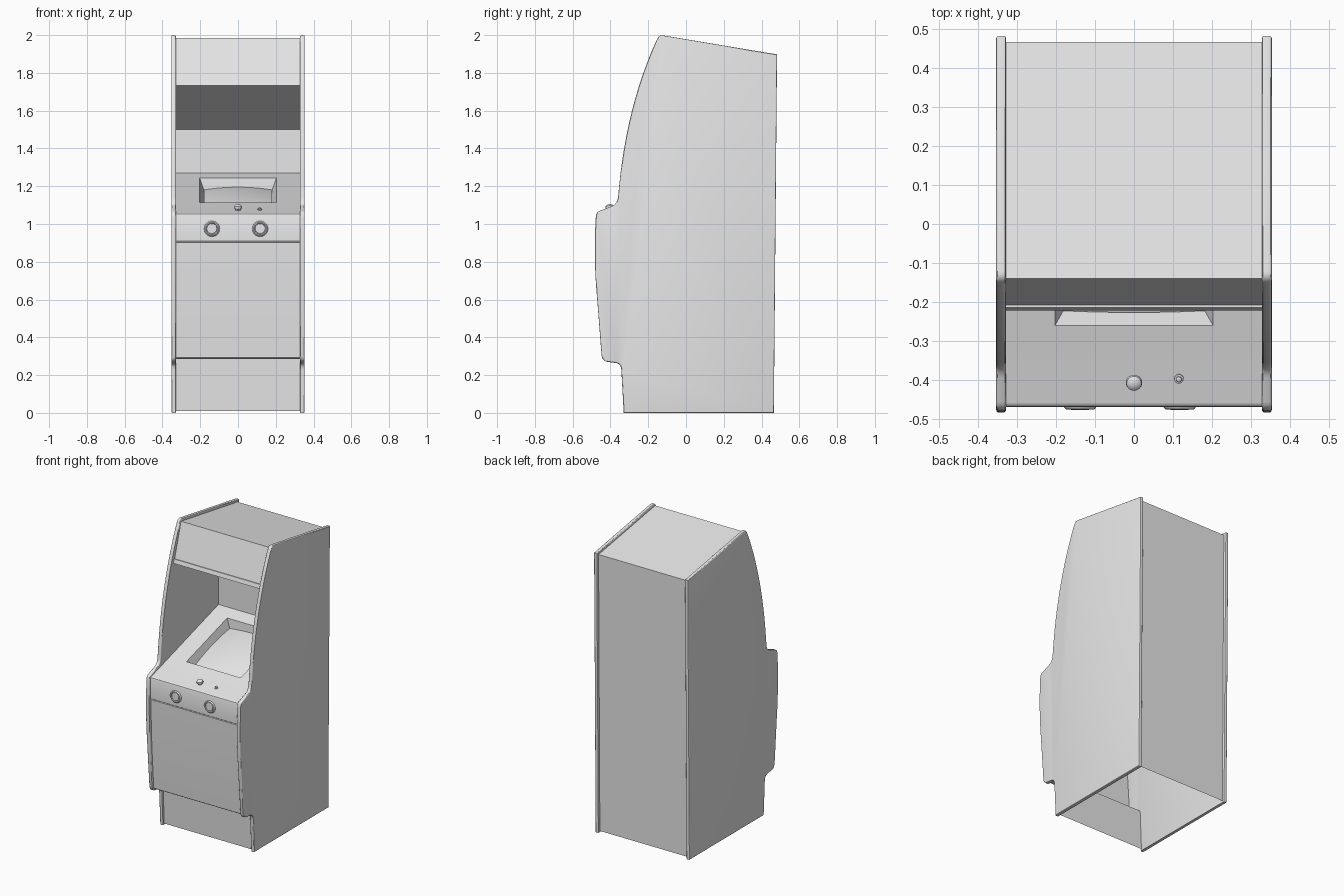
import bpy, bmesh, math
from mathutils import Vector, Matrix

if "Cube" in bpy.data.objects:
    bpy.data.objects.remove(bpy.data.objects["Cube"])

grey = bpy.data.materials.new("cabinet_grey")
grey.diffuse_color = (0.8, 0.8, 0.8, 1)
grey.use_nodes = True
grey.node_tree.nodes["Principled BSDF"].inputs["Base Color"].default_value = grey.diffuse_color
W = 0.33  # half width between the side boards


def finish(name, bm, smooth=True):
    mesh = bpy.data.meshes.new(name)
    bm.to_mesh(mesh)
    bm.free()
    ob = bpy.data.objects.new(name, mesh)
    bpy.context.collection.objects.link(ob)
    mesh.materials.append(grey)
    if smooth:
        bpy.ops.object.select_all(action='DESELECT')
        ob.select_set(True)
        bpy.context.view_layer.objects.active = ob
        bpy.ops.object.shade_smooth_by_angle(angle=math.radians(30))
    return ob


def bezier(a, b, c, n):
    a, b, c = Vector(a), Vector(b), Vector(c)
    return [tuple(a * (1 - t) ** 2 + b * 2 * t * (1 - t) + c * t * t)
            for t in (i / n for i in range(n + 1))]


def strip(name, pts):
    """Sheet panel spanning the cabinet width along a (y, z) path."""
    bm = bmesh.new()
    rows = [(bm.verts.new((-W, y, z)), bm.verts.new((W, y, z))) for y, z in pts]
    for (a, b), (d, c) in zip(rows, rows[1:]):
        bm.faces.new((a, b, c, d))
    return finish(name, bm)


def lathe(name, profile, matrix, n=24):
    """Turned part from (radius, height) points."""
    bm = bmesh.new()
    rings = [[bm.verts.new(matrix @ Vector((r * math.cos(2 * math.pi * i / n),
                                            r * math.sin(2 * math.pi * i / n), h)))
              for i in range(n)] for r, h in profile]
    for lo, hi in zip(rings, rings[1:]):
        for i in range(n):
            j = (i + 1) % n
            bm.faces.new((lo[i], lo[j], hi[j], hi[i]))
    bm.faces.new(rings[-1])
    return finish(name, bm)


# Side boards: curved outline with rounded edge trim
outline = [(-0.33, 0.0)]
outline += bezier((-0.342, 0.225), (-0.343, 0.26), (-0.37, 0.264), 5)
outline += bezier((-0.415, 0.27), (-0.442, 0.273), (-0.447, 0.305), 5)
outline += bezier((-0.47, 0.60), (-0.491, 0.82), (-0.478, 1.03), 8)
outline += bezier((-0.477, 1.04), (-0.475, 1.064), (-0.455, 1.07), 4)
outline += bezier((-0.395, 1.093), (-0.366, 1.103), (-0.36, 1.14), 5)
outline += bezier((-0.355, 1.19), (-0.315, 1.62), (-0.16, 1.965), 12)
outline += bezier((-0.152, 1.98), (-0.143, 2.002), (-0.12, 1.998), 5)
outline += [(0.482, 1.898), (0.465, 0.0)]
for side, label in ((-1, "left"), (1, "right")):
    bm = bmesh.new()
    face = bm.faces.new([bm.verts.new((side * (W - 0.002), y, z)) for y, z in outline])
    ext = bmesh.ops.extrude_face_region(bm, geom=[face])
    for v in ext["geom"]:
        if isinstance(v, bmesh.types.BMVert):
            v.co.x += side * 0.025
    bmesh.ops.recalc_face_normals(bm, faces=bm.faces)
    rim = [e for e in bm.edges if abs(e.verts[0].co.x - e.verts[1].co.x) < 1e-5]
    bmesh.ops.bevel(bm, geom=rim, offset=0.006, segments=3, profile=0.5, affect='EDGES')
    finish(label + "_side_board", bm)

# Panels between the boards, walking up the front, over the top, down the back
strip("kick_panel", [(-0.32, 0.01), (-0.332, 0.285)])
strip("front_door", [(-0.332, 0.285), (-0.428, 0.288), (-0.432, 0.292), (-0.452, 0.58),
                     (-0.464, 0.903), (-0.46, 0.906)])
strip("control_front", [(-0.46, 0.907), (-0.466, 0.91), (-0.469, 1.045),
                        (-0.466, 1.053), (-0.46, 1.057)])
strip("control_top", [(-0.46, 1.057), (-0.345, 1.09)])
strip("screen_back_wall", [(0.26, 1.27), (0.26, 1.50)])
strip("marquee_underside", [(0.26, 1.50), (-0.215, 1.73)])
strip("marquee_retainer", [(-0.215, 1.73), (-0.222, 1.732), (-0.214, 1.758), (-0.208, 1.758)])
strip("marquee_panel", [(-0.208, 1.758), (-0.14, 1.985)])
strip("top_panel", [(-0.14, 1.985), (0.466, 1.885)])
strip("back_panel", [(0.466, 1.885), (0.452, 0.01)])

# Screen bezel: sloped frame with a tapering recess
P0, P1 = Vector((0, -0.345, 1.09)), Vector((0, 0.26, 1.27))
L = (P1 - P0).length
D = (P1 - P0).normalized()
N = Vector((1, 0, 0)).cross(D)


def on_slope(x, s, h=0.0):
    return P0 + D * s + N * h + Vector((x, 0, 0))


S0, S1, DEPTH, TAPER = 0.088, 0.542, 0.06, 0.022
bm = bmesh.new()
rects = [(W, 0, L, 0), (0.203, S0, S1, 0), (0.203 - TAPER, S0 + TAPER, S1 - TAPER, -DEPTH)]
rings = [[bm.verts.new(on_slope(x, s, h)) for x, s in ((-w, a), (w, a), (w, b), (-w, b))]
         for w, a, b, h in rects]
for lo, hi in zip(rings, rings[1:]):
    for i in range(4):
        j = (i + 1) % 4
        bm.faces.new((lo[i], lo[j], hi[j], hi[i]))
finish("screen_bezel", bm)

# Domed picture tube at the bottom of the recess
bm = bmesh.new()
bmesh.ops.create_grid(bm, x_segments=14, y_segments=14, size=1)
mid, half = (S0 + S1) / 2, (S1 - S0) / 2 - TAPER
for v in bm.verts:
    u, t = v.co.x, v.co.y
    v.co = on_slope(u * (0.203 - TAPER), mid + t * half,
                    -DEPTH + 0.03 * (1 - (u * u + t * t) / 2))
finish("screen_glass", bm)

# Round push buttons on the control front: raised ring with sunken plunger
for x, label in ((-0.138, "left"), (0.117, "right")):
    m = Matrix.Translation((x, -0.466, 0.975)) @ Matrix.Rotation(math.pi / 2, 4, 'X')
    lathe(label + "_button", [(0.042, 0), (0.041, 0.004), (0.036, 0.009), (0.031, 0.009),
                              (0.028, 0.004), (0.027, 0.004), (0.026, 0.008),
                              (0.023, 0.01)], m)

# Knob and small button on the control top
tilt = Matrix.Rotation(math.atan2(0.033, 0.115), 4, 'X')
lathe("control_knob", [(0.013, -0.002), (0.013, 0.006), (0.019, 0.01), (0.021, 0.017),
                       (0.019, 0.025), (0.013, 0.03), (0.005, 0.032)],
      Matrix.Translation((0, -0.402, 1.073)) @ tilt)
lathe("small_button", [(0.012, -0.002), (0.012, 0.005), (0.008, 0.006), (0.007, 0.011),
                       (0.004, 0.013)],
      Matrix.Translation((0.115, -0.396, 1.075)) @ tilt, 16)
